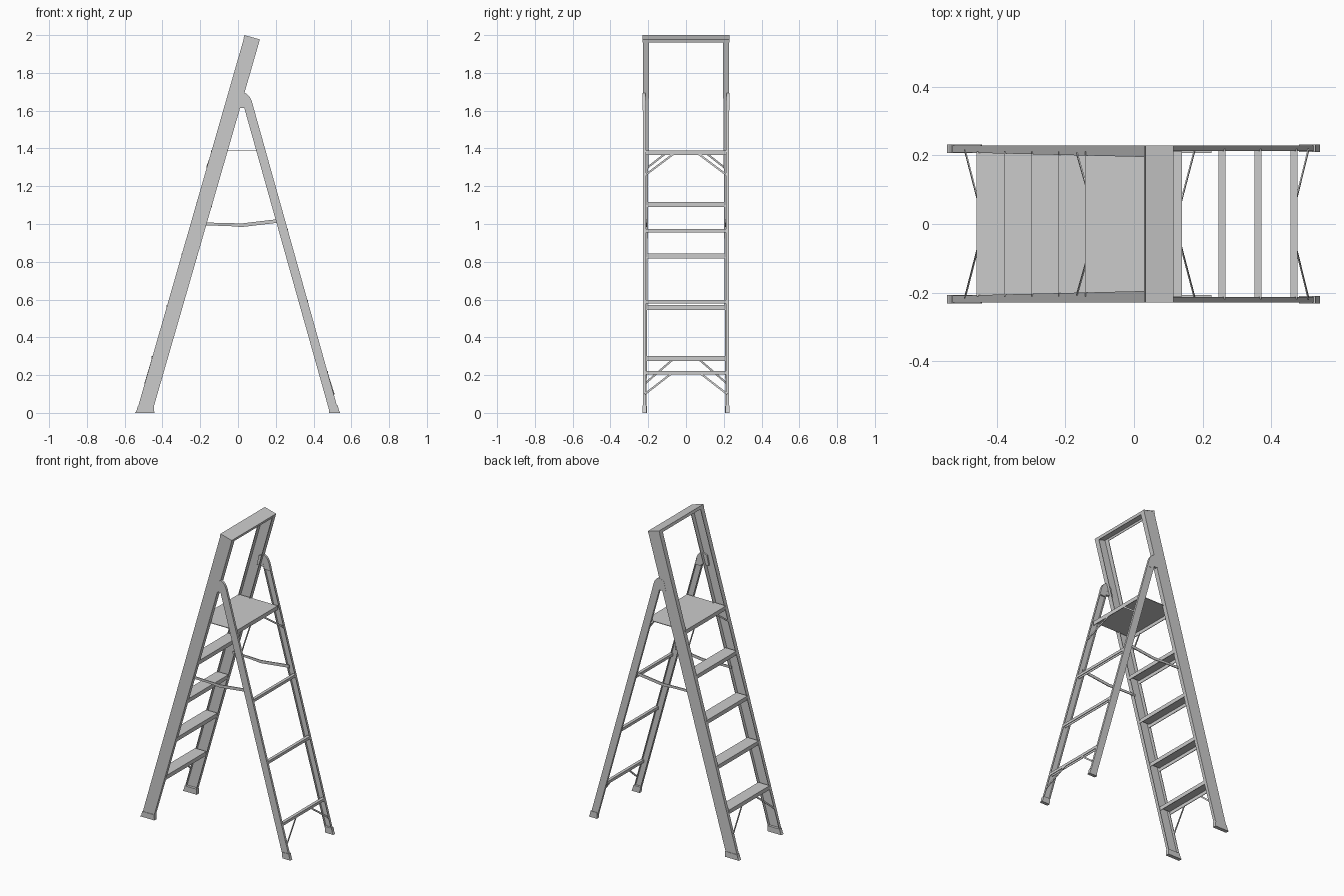
import bpy, bmesh
from mathutils import Vector

if "Cube" in bpy.data.objects:
    bpy.data.objects.remove(bpy.data.objects["Cube"])

Y = 0.228  # outer face of the side rails


def loft(name, loop_a, loop_b, mirror=False):
    """Closed solid between two matching loops of 3D points."""
    bm = bmesh.new()
    a = [bm.verts.new(p) for p in loop_a]
    b = [bm.verts.new(p) for p in loop_b]
    n = len(a)
    bm.faces.new(a)
    bm.faces.new(b[::-1])
    for i in range(n):
        j = (i + 1) % n
        bm.faces.new((a[i], b[i], b[j], a[j]))
    bmesh.ops.recalc_face_normals(bm, faces=bm.faces)
    me = bpy.data.meshes.new(name)
    bm.to_mesh(me)
    bm.free()
    ob = bpy.data.objects.new(name, me)
    bpy.context.collection.objects.link(ob)
    if mirror:
        mod = ob.modifiers.new("Mirror", 'MIRROR')
        mod.use_axis = (False, True, False)
        mod.use_mirror_merge = False
    return ob


def prism(name, profile, y0, y1, mirror=False):
    """Extrude an x-z outline along y."""
    return loft(name, [(x, y0, z) for x, z in profile],
                [(x, y1, z) for x, z in profile], mirror)


def channel_section(f, b, depth, t=0.004):
    """C section from front point f to back point b, opening inward."""
    f, b = Vector(f), Vector(b)
    d = (b - f).normalized() * t
    pts = [(f, Y), (b, Y), (b, Y - depth), (b - d, Y - depth),
           (b - d, Y - t), (f + d, Y - t), (f + d, Y - depth), (f, Y - depth)]
    return [(p.x, y, p.y) for p, y in pts]


def tread(x0, x1, top, h, t=0.004):
    """Down-turned channel outline for steps, platform and bars."""
    return [(x0, top), (x1, top), (x1, top - h), (x1 - t, top - h),
            (x1 - t, top - t), (x0 + t, top - t), (x0 + t, top - h), (x0, top - h)]


def brace(name, p, q, w=0.010, t=0.004):
    """Thin flat diagonal strut, mirrored to both sides."""
    p, q = Vector(p), Vector(q)
    d = (q - p).normalized()
    s = d.cross(Vector((1, 0, 0))).normalized() * w / 2
    n = d.cross(s).normalized() * t / 2
    ring = [s + n, s - n, -s - n, -s + n]
    loft(name, [p + r for r in ring], [q + r for r in ring], True)


# Side rails
loft("front_rail",
     channel_section((-0.535, 0.012), (-0.452, 0.012), 0.019),
     channel_section((0.035, 1.996), (0.115, 1.974), 0.033), True)
loft("rear_rail",
     channel_section((0.483, 0.012), (0.531, 0.012), 0.015),
     channel_section((0.026, 1.640), (0.072, 1.653), 0.015), True)

# Hinge brackets with rounded heads
prism("hinge_bracket",
      [(-0.015, 1.615), (0.036, 1.615), (0.046, 1.600), (0.086, 1.600), (0.079, 1.630),
       (0.072, 1.653), (0.063, 1.672), (0.050, 1.686), (0.036, 1.694), (0.0, 1.680)],
      Y - 0.014, Y + 0.001, True)

# Feet
prism("front_foot", [(-0.545, 0), (-0.443, 0), (-0.445, 0.036), (-0.530, 0.036),
                     (-0.538, 0.010)], Y - 0.021, Y + 0.003, True)
prism("rear_foot", [(0.482, 0), (0.541, 0), (0.534, 0.014), (0.528, 0.040),
                    (0.480, 0.040)], Y - 0.018, Y + 0.003, True)

# Steps
for i in range(4):
    x, z = -0.458 + 0.0795 * i, 0.300 + 0.272 * i
    prism(f"step_{i + 1}", tread(x, x + 0.082, z, 0.026), -0.211, 0.211)

# Platform
prism("platform", tread(-0.143, 0.140, 1.390, 0.026), -0.211, 0.211)

# Top cap, tilted square to the front rails
u, v = Vector((0.081, -0.0225)), Vector((-0.268, -0.963))
o = Vector((0.034, 2.0))
cap = [o + u * a + v * b for a, b in
       [(0, 0), (1, 0), (1, .018), (.95, .018), (.95, .005), (.05, .005), (.05, .018), (0, .018)]]
prism("top_cap", [tuple(p) for p in cap], -Y - 0.001, Y + 0.001)

# Rear cross bars
for i, z in enumerate((0.222, 0.598, 0.974)):
    x = 0.456 - 0.105 * i
    prism(f"rear_bar_{i + 1}", tread(x, x + 0.020, z, 0.018, 0.003), -0.218, 0.218)

# Folding spreaders
prism("spreader", [(-0.185, 1.008), (-0.06, 1.005), (0.02, 1.003), (0.205, 1.025),
                   (0.225, 1.025), (0.225, 1.005), (0.205, 1.006), (0.02, 0.984),
                   (-0.06, 0.990), (-0.185, 0.992)], 0.207, 0.212, True)

# Diagonal struts under the lowest step, lowest bar and platform
brace("front_lower_strut", (-0.492, 0.214, 0.158), (-0.456, 0.075, 0.278))
brace("rear_lower_strut", (0.508, 0.217, 0.100), (0.473, 0.075, 0.210))
brace("front_platform_strut", (-0.166, 0.205, 1.298), (-0.139, 0.110, 1.372))
brace("rear_platform_strut", (0.177, 0.217, 1.258), (0.137, 0.065, 1.372))
